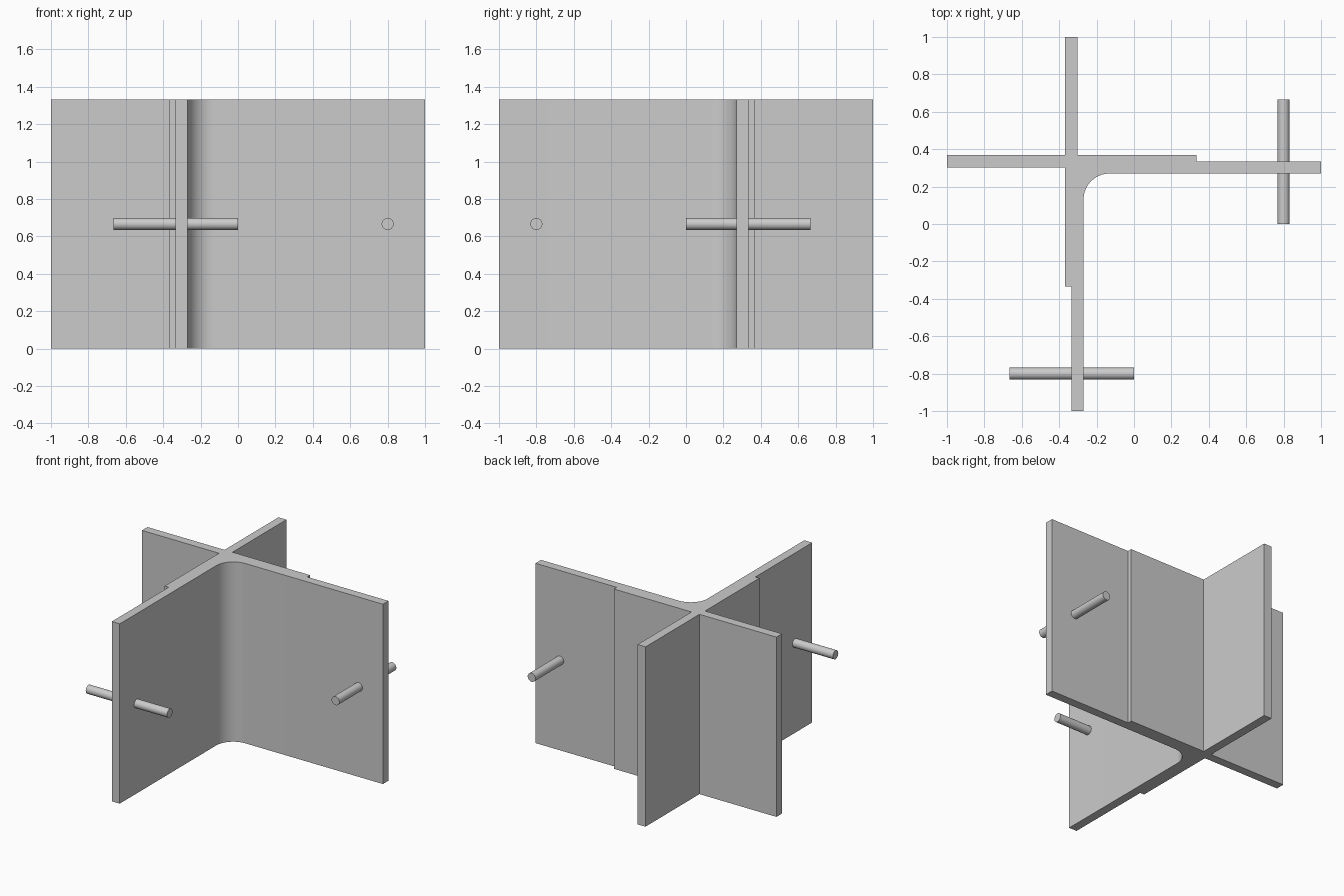
import bpy, bmesh, math

if "Cube" in bpy.data.objects:
    bpy.data.objects.remove(bpy.data.objects["Cube"])

H = 4 / 3        # wall height
R = 0.14         # inner corner fillet radius
IN, MID, OUT, CORE = 0.27, 0.335, 0.368, 0.303


def make_object(name, bm):
    bmesh.ops.recalc_face_normals(bm, faces=bm.faces[:])
    mesh = bpy.data.meshes.new(name)
    bm.to_mesh(mesh)
    bm.free()
    obj = bpy.data.objects.new(name, mesh)
    bpy.context.collection.objects.link(obj)
    bpy.ops.object.select_all(action='DESELECT')
    bpy.context.view_layer.objects.active = obj
    obj.select_set(True)
    bpy.ops.object.shade_smooth_by_angle(angle=math.radians(30))
    return obj


# Crossed walls: half outline, reflected across the diagonal, closed by the fillet
half = [(1, IN), (1, MID), (1 / 3, MID), (1 / 3, OUT),
        (-CORE, OUT), (-CORE, 1), (-OUT, 1)]
mirrored = [(-y, -x) for x, y in reversed(half)]
steps = 16
fillet = []
for i in range(steps + 1):
    a = math.pi - math.pi / 2 * i / steps
    fillet.append((-IN + R + R * math.cos(a), IN - R + R * math.sin(a)))
outline = half + [(-OUT, OUT)] + mirrored + fillet

bm = bmesh.new()
base = bm.faces.new([bm.verts.new((x, y, 0)) for x, y in outline])
top = bmesh.ops.extrude_face_region(bm, geom=[base], use_keep_orig=True)
bmesh.ops.translate(bm, vec=(0, 0, H),
                    verts=[v for v in top['geom'] if isinstance(v, bmesh.types.BMVert)])
make_object("crossed_walls", bm)


# Rods piercing the two long arms
def rod(name, location, rotation):
    bm = bmesh.new()
    bmesh.ops.create_cone(bm, cap_ends=True, segments=32,
                          radius1=0.032, radius2=0.032, depth=2 / 3)
    obj = make_object(name, bm)
    obj.location = location
    obj.rotation_euler = rotation


rod("front_arm_rod", (-1 / 3, -0.8, H / 2), (0, math.pi / 2, 0))
rod("right_arm_rod", (0.8, 1 / 3, H / 2), (math.pi / 2, 0, 0))
